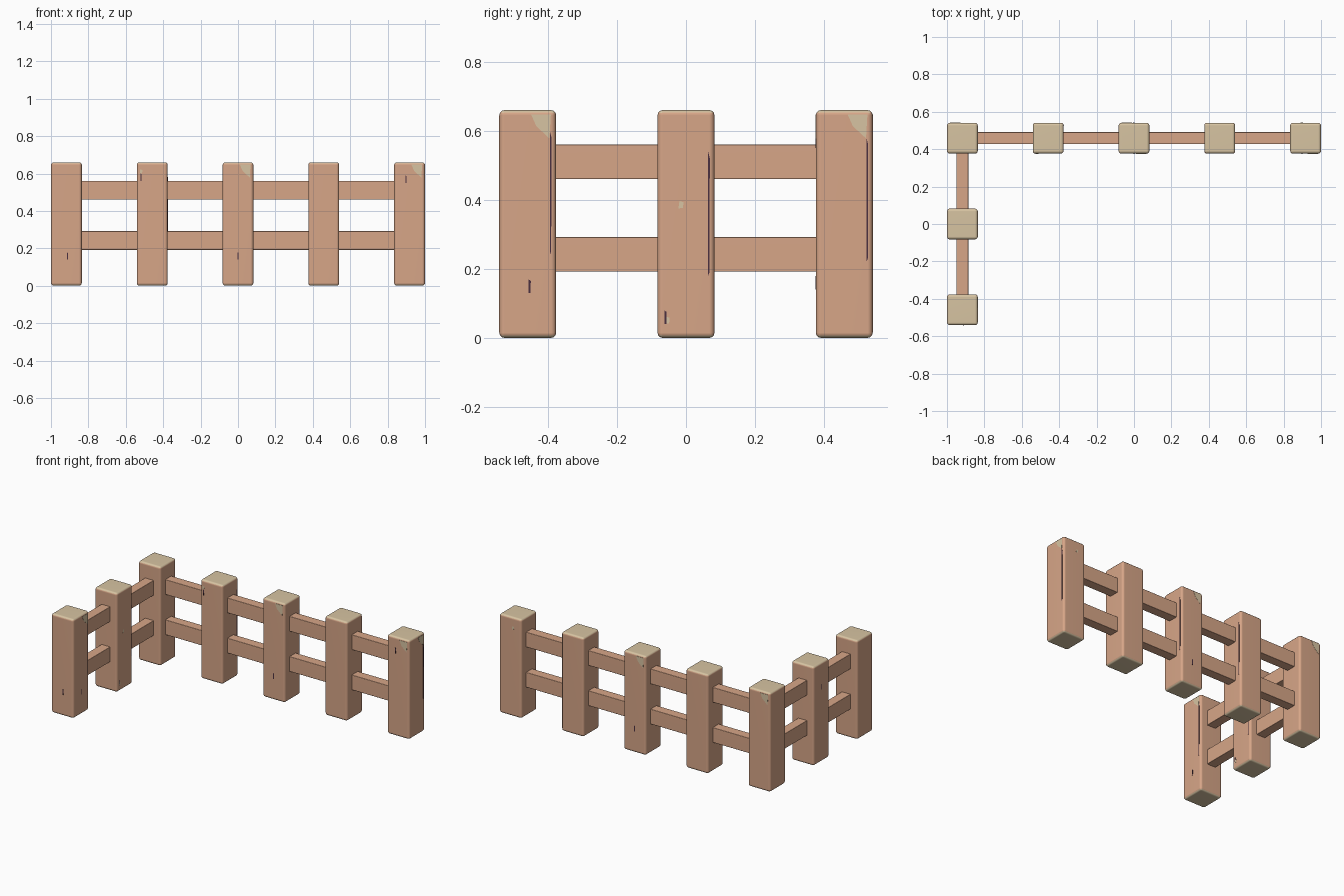
import bpy, bmesh
from math import pi
from mathutils import Matrix, Vector

cube = bpy.data.objects.get("Cube")
if cube:
    bpy.data.objects.remove(cube, do_unlink=True)


def material(name, colour):
    m = bpy.data.materials.new(name)
    m.use_nodes = True
    m.diffuse_color = (*colour, 1)
    m.node_tree.nodes["Principled BSDF"].inputs["Base Color"].default_value = (*colour, 1)
    return m


bark = material("reddish wood", (0.68, 0.38, 0.245))
grain = material("pale end wood", (0.68, 0.55, 0.36))
dark = material("dark crack", (0.07, 0.03, 0.05))

POST, HEIGHT, SPACING = 0.165, 0.66, 0.4587
CORNER = Vector((-0.9175, 0.4587))


def make_object(name, bm, mats):
    mesh = bpy.data.meshes.new(name)
    bm.to_mesh(mesh)
    bm.free()
    for m in mats:
        mesh.materials.append(m)
    ob = bpy.data.objects.new(name, mesh)
    bpy.context.collection.objects.link(ob)
    return ob


def box(name, centre, size, mats, bevel):
    bm = bmesh.new()
    bmesh.ops.create_cube(bm, size=1)
    bmesh.ops.scale(bm, vec=size, verts=bm.verts)
    bmesh.ops.bevel(bm, geom=bm.edges[:], offset=bevel, segments=3,
                    profile=0.5, affect='EDGES')
    # End grain wherever a face points mostly up or down
    bm.normal_update()
    if len(mats) > 1:
        for f in bm.faces:
            f.material_index = int(abs(f.normal.z) > 0.6)
    ob = make_object(name, bm, mats)
    ob.location = centre
    for o in bpy.context.selected_objects:
        o.select_set(False)
    ob.select_set(True)
    bpy.context.view_layer.objects.active = ob
    bpy.ops.object.shade_smooth_by_angle(angle=0.7)
    # Keeps the broad faces flat and rounds only the edges
    ob.modifiers.new("flat_sides", 'WEIGHTED_NORMAL').keep_sharp = True


def rails(name, a, b):
    mid, span = (a + b) / 2, b - a
    size = [max(abs(c), 0.064) for c in span]
    for level, z in (("lower", 0.242), ("upper", 0.51)):
        box(f"{level}_{name}", (mid.x, mid.y, z), (*size, 0.1), [bark], 0.003)


# Posts and rails along the long back run and the short right run
back = [CORNER + Vector((SPACING * i, 0)) for i in range(5)]
side = [CORNER - Vector((0, SPACING * i)) for i in range(3)]
for name, run in (("back_post", back), ("side_post", side[1:])):
    for i, p in enumerate(run):
        box(f"{name}_{i + 1}", (p.x, p.y, HEIGHT / 2), (POST, POST, HEIGHT),
            [bark, grain], 0.015)
for name, run in (("back_rail", back), ("side_rail", side)):
    for i, (a, b) in enumerate(zip(run, run[1:])):
        rails(f"{name}_{i + 1}", a, b)

# Wear marks: outlines in the plane of a post face
SHAPES = {
    "chip": (grain, [(-0.045, 0.004), (-0.03, -0.03), (-0.008, -0.05),
                     (0.008, -0.065), (0.012, 0.004)]),
    "fleck": (grain, [(-0.007, -0.01), (0.006, -0.008), (0.008, 0.008), (-0.004, 0.012)]),
    "crack": (dark, [(-0.003, -0.02), (0.003, -0.02), (0.004, 0.015), (-0.003, 0.02)]),
    "split": (dark, [(-0.002, -0.18), (0.002, -0.17), (0.003, 0.16), (-0.002, 0.18)]),
}
TURNS = {"front": 0, "left": pi / 2, "rear": pi, "right": -pi / 2}


def mark(kind, post, face, across, z):
    mat, outline = SHAPES[kind]
    bm = bmesh.new()
    f = bm.faces.new([bm.verts.new((x, 0, h)) for x, h in outline])
    moved = bmesh.ops.extrude_face_region(bm, geom=[f])["geom"]
    bmesh.ops.translate(bm, vec=(0, 0.003, 0),
                        verts=[v for v in moved if isinstance(v, bmesh.types.BMVert)])
    bmesh.ops.recalc_face_normals(bm, faces=bm.faces)
    ob = make_object(f"{face}_{kind}", bm, [mat])
    ob.matrix_world = (Matrix.Translation((post.x, post.y, z))
                       @ Matrix.Rotation(TURNS[face], 4, 'Z')
                       @ Matrix.Translation((across, -POST / 2 - 0.001, 0)))


# Chipped corners showing pale wood
for post, face in ((back[2], "front"), (back[4], "front"), (side[2], "left"),
                   (back[4], "left"), (back[2], "rear"), (back[0], "rear")):
    mark("chip", post, face, 0.055, 0.643)

# Long splits beside the edges of the faces on the left
for post, z in ((side[2], 0.42), (side[1], 0.36), (back[1], 0.4),
                (back[2], 0.4), (back[4], 0.4)):
    mark("split", post, "left", 0.066, z)

# Small cracks and pale flecks
for post, face, across, z in ((side[2], "front", 0.005, 0.16), (side[2], "left", 0.005, 0.15),
                              (back[2], "front", 0, 0.16), (back[1], "front", -0.06, 0.58),
                              (side[1], "left", -0.06, 0.06), (back[2], "rear", 0, 0.16),
                              (side[1], "right", 0, 0.5), (back[4], "front", -0.02, 0.57)):
    mark("crack", post, face, across, z)
for post, face, across, z in ((side[1], "left", -0.015, 0.385), (side[1], "left", -0.055, 0.05),
                              (back[1], "front", -0.06, 0.61), (back[4], "rear", 0.02, 0.59)):
    mark("fleck", post, face, across, z)
